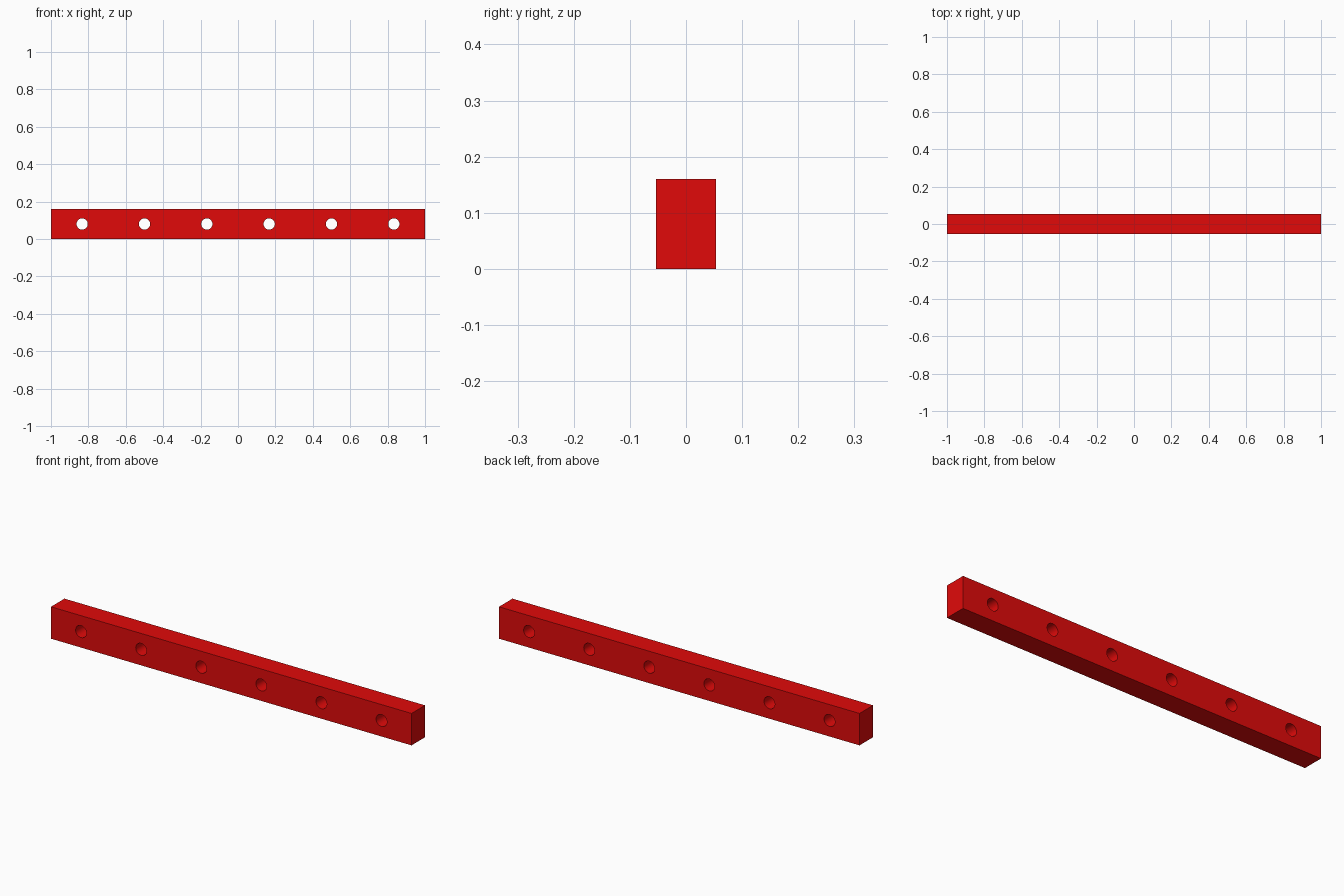
import bpy, bmesh, math
from mathutils import Matrix

if "Cube" in bpy.data.objects:
    bpy.data.objects.remove(bpy.data.objects["Cube"])

LENGTH, DEPTH, HEIGHT = 2.0, 0.1067, 0.16
HOLES, RADIUS = 6, 0.03
PITCH = LENGTH / HOLES


def make_object(name, bm):
    mesh = bpy.data.meshes.new(name)
    bm.to_mesh(mesh)
    bm.free()
    obj = bpy.data.objects.new(name, mesh)
    bpy.context.collection.objects.link(obj)
    return obj


# Bar body
bm = bmesh.new()
bmesh.ops.create_cube(bm, size=1, matrix=Matrix.Translation((0, 0, HEIGHT / 2))
                      @ Matrix.Diagonal((LENGTH, DEPTH, HEIGHT, 1)))
bar = make_object("drilled_bar", bm)
red = bpy.data.materials.new("red")
red.diffuse_color = (0.75, 0.003, 0.003, 1)
red.use_nodes = True
red.node_tree.nodes["Principled BSDF"].inputs["Base Color"].default_value = red.diffuse_color
bar.data.materials.append(red)

# Row of drills running front to back
bm = bmesh.new()
for i in range(HOLES):
    x = (i - (HOLES - 1) / 2) * PITCH
    bmesh.ops.create_cone(bm, cap_ends=True, segments=32, radius1=RADIUS, radius2=RADIUS,
                          depth=DEPTH * 2,
                          matrix=Matrix.Translation((x, 0, HEIGHT / 2))
                          @ Matrix.Rotation(math.pi / 2, 4, 'X'))
drills = make_object("hole_cutters", bm)
drills.data.materials.append(red)
drills.hide_render = True
drills.hide_viewport = True

# Through holes
cut = bar.modifiers.new("holes", 'BOOLEAN')
cut.operation = 'DIFFERENCE'
cut.solver = 'EXACT'
cut.object = drills
bpy.context.view_layer.objects.active = bar
bar.select_set(True)
bpy.ops.object.modifier_apply(modifier=cut.name)
bpy.data.objects.remove(drills)

# Smooth hole walls, sharp edges
bpy.ops.object.shade_smooth_by_angle(angle=math.radians(30))
